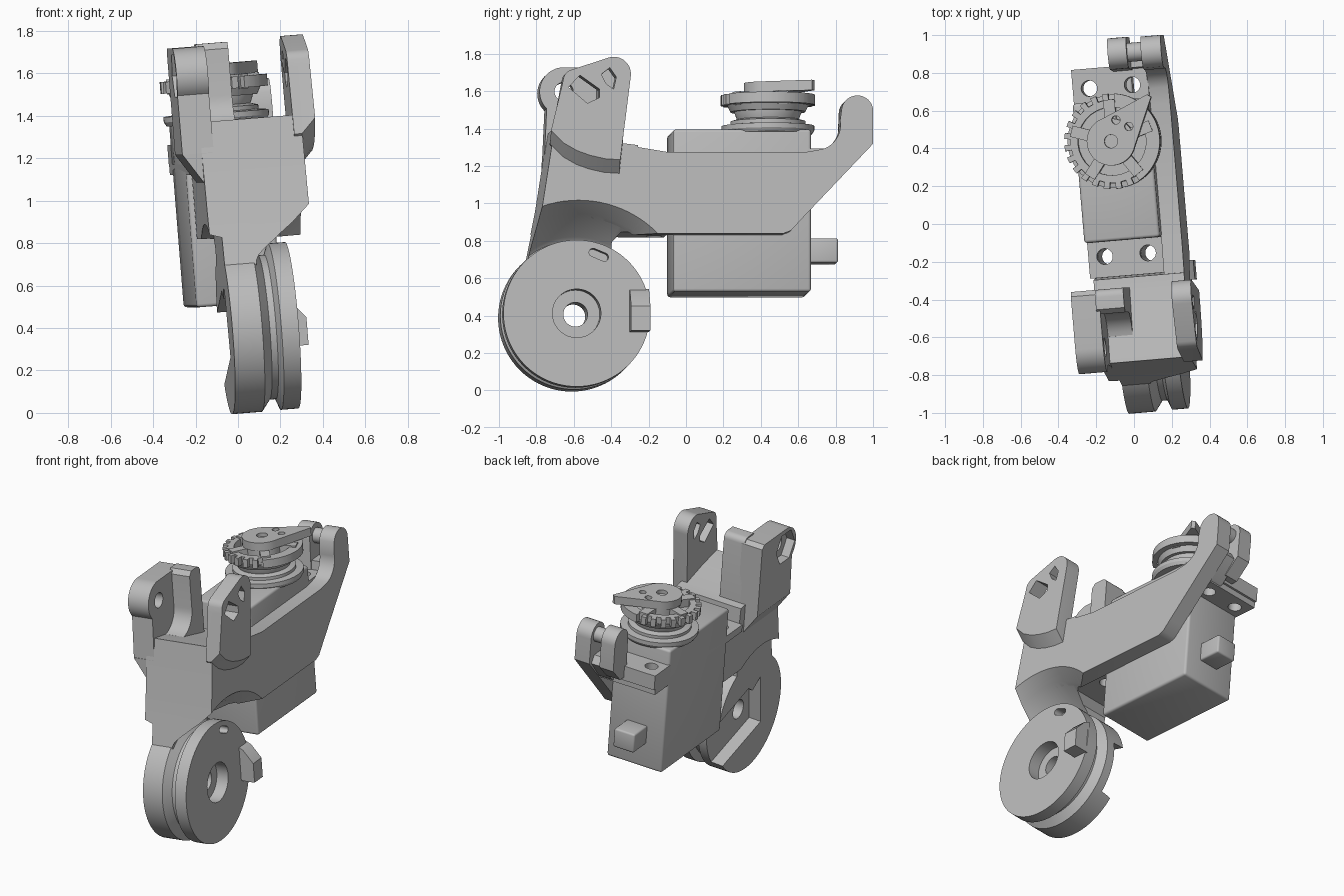
import bpy, bmesh
from math import sin, cos, pi, radians
from mathutils import Matrix

cube = bpy.data.objects.get("Cube")
if cube:
    bpy.data.objects.remove(cube)

grey = bpy.data.materials.new("plain_grey")
grey.use_nodes = True
grey.diffuse_color = (0.5, 0.5, 0.5, 1)
grey.node_tree.nodes["Principled BSDF"].inputs["Base Color"].default_value = (0.5, 0.5, 0.5, 1)

# The whole assembly leans slightly to one side and is turned slightly
LEAN = Matrix(((1, -.085, -.08, .072), (.085, 1, 0, 0), (.08, 0, 1, 0), (0, 0, 0, 1)))
parts = []


def arc(u, v, r, start, end, n=16):
    return [(u + r * cos(radians(start + (end - start) * i / n)),
             v + r * sin(radians(start + (end - start) * i / n))) for i in range(n + 1)]


def circle(u, v, r, n=64):
    return arc(u, v, r, 0, 360, n)[:-1]


def shift(points, d):
    return [(u + d, v + d) for u, v in points]


def loft(name, sections, axis="X", keep=True):
    """Skin matching outlines placed along one axis and cap both ends."""
    place = {"X": lambda t, u, v: (t, u, v),
             "Y": lambda t, u, v: (u, t, v),
             "Z": lambda t, u, v: (u, v, t)}[axis]
    bm = bmesh.new()
    rings = [[bm.verts.new(place(t, *p)) for p in pts] for t, pts in sections]
    n = len(rings[0])
    for a, b in zip(rings, rings[1:]):
        for i in range(n):
            bm.faces.new((a[i], a[(i + 1) % n], b[(i + 1) % n], b[i]))
    bm.faces.new(rings[0])
    bm.faces.new(rings[-1])
    bmesh.ops.recalc_face_normals(bm, faces=bm.faces)
    mesh = bpy.data.meshes.new(name)
    bm.to_mesh(mesh)
    bm.free()
    mesh.materials.append(grey)
    obj = bpy.data.objects.new(name, mesh)
    bpy.context.collection.objects.link(obj)
    if keep:
        parts.append(obj)
    return obj


def prism(name, points, t0, t1, axis="X", keep=True):
    return loft(name, [(t0, points), (t1, points)], axis, keep)


def box(name, x, y, z, bevel=0):
    obj = prism(name, [(y[0], z[0]), (y[1], z[0]), (y[1], z[1]), (y[0], z[1])], *x)
    if bevel:
        mod = obj.modifiers.new("bevel", "BEVEL")
        mod.width = bevel
        mod.segments = 3
        apply(obj, mod)
    return obj


def apply(obj, mod):
    bpy.context.view_layer.objects.active = obj
    bpy.ops.object.modifier_apply(modifier=mod.name)


def cut(obj, cutter):
    mod = obj.modifiers.new("cut", "BOOLEAN")
    mod.operation = "DIFFERENCE"
    mod.solver = "EXACT"
    mod.object = cutter
    apply(obj, mod)
    bpy.data.objects.remove(cutter)


def drill(obj, u, v, r, t0, t1, axis="X"):
    cut(obj, prism("drill", circle(u, v, r, 32), t0, t1, axis, False))


# Pulley wheel with a groove, counterbored hub, slot and side pocket
WY, WZ = -.598, .4
wheel = loft("pulley_wheel", [(x, circle(WY, WZ, r, 80)) for x, r in
             ((-.15, .394), (-.01, .394), (.03, .34), (.06, .34), (.08, .392), (.162, .392))])
drill(wheel, WY, WZ, .065, -.3, .4)
drill(wheel, WY, WZ, .13, .08, .4)
cut(wheel, loft("pocket", [(-.3, [(-.77, .26), (-.1, .04), (-.1, .46), (-.72, .64)]),
                           (-.07, [(-.75, .28), (-.1, .1), (-.1, .45), (-.7, .62)])], keep=False))
slot = arc(-.45, .7, .022, -110, 70, 8) + arc(-.51, .725, .022, 70, 250, 8)
cut(wheel, prism("slot", slot, .1, .4, keep=False))
prism("wheel_catch", [(.15, .53), (.19, .51), (.258, .43), (.258, .3), (.15, .3)], -.315, -.212, "Y")


def wheel_clearance():
    return loft("clearance", [(x, circle(WY, WZ, r, 96)) for x, r in
                              ((.0, .4), (.015, .42), (.19, .53), (.34, .65))], keep=False)


# Central body with hollows over both sides of the wheel
body = prism("body", [(-.725, 1.385), (-.79, .97), (-.845, .7), (-.62, .55), (-.4, .7), (-.4, .79),
                      (-.36, .835), (-.1, .835), (-.1, 1.13), (-.27, 1.13), (-.28, 1.29),
                      (-.36, 1.3), (-.55, 1.35)], -.207, .272)
cut(body, wheel_clearance())
cut(body, loft("left_clearance", [(-.3, circle(WY, WZ, .53)), (-.15, circle(WY, WZ, .49))], keep=False))

# Long side arm ending in a rounded hook
arm_shape = [(-.5, .84), (.52, .84), (.56, .855), (.62, .92), (1, 1.32)]
arm_shape += arc(.915, 1.493, .085, 0, 165, 14) + arc(.69, 1.42, .135, 10, -75, 10)
arm_shape += [(.64, 1.275), (-.1, 1.275), (-.34, 1.315), (-.5, 1.315)]
arm = prism("side_arm", shift(arm_shape, -.022), .165, .272)
cut(arm, wheel_clearance())

# Second hook knuckle, its pin and its web
hook = arc(.9, 1.48, .083, 0, 180, 14) + [(.81, 1.3), (.8, 1.2), (.88, 1.2), (.98, 1.3)]
prism("hook_knuckle", hook, -.01, .09)
prism("hook_pin", circle(.9, 1.48, .05, 24), .07, .18)
prism("hook_web", [(.8, 1.14), (.84, 1.16), (.95, 1.29), (.92, 1.34), (.82, 1.34)], .07, .18)


# Right ear, flaring outward above the body
def ear_shape(drop):
    return ([(-.75, 1.365 - drop), (-.69, 1.61)] + arc(-.625, 1.63, .06, 165, 110, 5)
            + arc(-.415, 1.665, .092, 110, -8, 12)
            + [(-.38, 1.207 - drop), (-.46, 1.212 - drop), (-.54, 1.23 - drop),
               (-.61, 1.255 - drop), (-.68, 1.295 - drop)])


ear = loft("right_ear", [(.233, ear_shape(.07)), (.27, ear_shape(.07)), (.337, ear_shape(0))])
for hole in ([(-.63, 1.62), (-.57, 1.685), (-.465, 1.61), (-.465, 1.565), (-.53, 1.535)],
             [(-.455, 1.69), (-.41, 1.725), (-.375, 1.675), (-.39, 1.61), (-.43, 1.64)]):
    cut(ear, prism("ear_hole", shift(hole, -.026), .1, .5, keep=False))

# Left ear with a bolt hole and hexagonal nut pocket
KY, KZ = -.64, 1.61
left = prism("left_ear", arc(KY, KZ, .13, 225, 90, 18) + [(-.36, 1.74), (-.335, 1.715), (-.335, 1.24), (-.745, 1.24)],
             -.298, -.15)
drill(left, KY, KZ, .05, -.5, .1)
cut(left, prism("nut_pocket", circle(KY, KZ, .115, 6), -.5, -.24, keep=False))
prism("left_ear_chamfer", [(-.298, 1.24), (-.207, 1.1), (-.15, 1.1), (-.15, 1.24)], -.748, -.335, "Y")

# Upright tab behind the left ear, curving into the deck
prism("rear_tab", [(-.335, 1.2)] + arc(-.375, 1.71, .04, 0, 90, 5) + [(-.44, 1.75), (-.465, 1.72), (-.465, 1.5)]
      + arc(-.61, 1.5, .145, -10, -80, 8) + [(-.62, 1.3)], -.17, -.02)

# Motor case, mounting flange, rear block and cable stub
box("motor_case", (-.232, .168), (-.082, .655), (.515, 1.383), .016)
flange = box("motor_flange", (-.232, .168), (-.27, .82), (1.14, 1.19))
mount = box("rear_mount", (-.232, .168), (.64, .835), (1.18, 1.28))
for x in (-.145, .083):
    for y, blocks in ((-.16, (flange, body)), (.73, (flange, mount))):
        for block in blocks:
            drill(block, x, y, .042, .5, 1.6, "Z")
box("arm_rail", (.14, .2), (-.3, .62), (1, 1.12))
box("cable_stub", (-.105, .045), (.64, .81), (.68, .81), .012)

# Output turntable: flanged base, toothed ring, spokes and hub
GX, GY = -.025, .44
loft("turntable_base", [(z, circle(GX, GY, r)) for z, r in
     ((1.37, .235), (1.39, .247), (1.415, .247), (1.42, .2), (1.44, .2), (1.45, .165), (1.49, .18), (1.51, .18))], "Z")
outline = []
for i in range(48):
    toothed = 10 <= i <= 40
    r = .218 if toothed and i % 2 else .252
    outline += arc(GX, GY, r, i * 7.5, i * 7.5 + 7.4, 2)
ring = prism("toothed_ring", outline, 1.525, 1.58, "Z")
drill(ring, GX, GY, .18, 1.4, 1.7, "Z")
loft("ring_band", [(1.49, circle(GX, GY, .2)), (1.535, circle(GX, GY, .222))], "Z")
for k in range(5):
    spoke = box("ring_spoke", (.08, .22), (-.03, .03), (1.52, 1.59))
    spoke.data.transform(Matrix.Translation((GX, GY, 0)) @ Matrix.Rotation(k * 2 * pi / 5 + .3, 4, "Z"))
prism("turntable_hub", circle(GX, GY, .12, 40), 1.49, 1.61, "Z")

# Pointer horn on top of the hub
tip = [(GX + .21, GY + .23), (GX + .23, GY + .215)]
horn = prism("pointer_horn", arc(GX, GY, .128, 105, 345, 24) + tip[::-1], 1.59, 1.645, "Z")
drill(horn, GX, GY, .035, 1.62, 1.8, "Z")
for dx, dy in ((.035, .11), (.1, .07)):
    drill(horn, GX + dx, GY + dy, .022, 1.5, 1.8, "Z")

# Lean everything and shade curved faces smoothly
bpy.ops.object.select_all(action="DESELECT")
for obj in parts:
    obj.data.transform(LEAN)
    obj.select_set(True)
bpy.context.view_layer.objects.active = parts[0]
bpy.ops.object.shade_smooth_by_angle(angle=radians(30))
